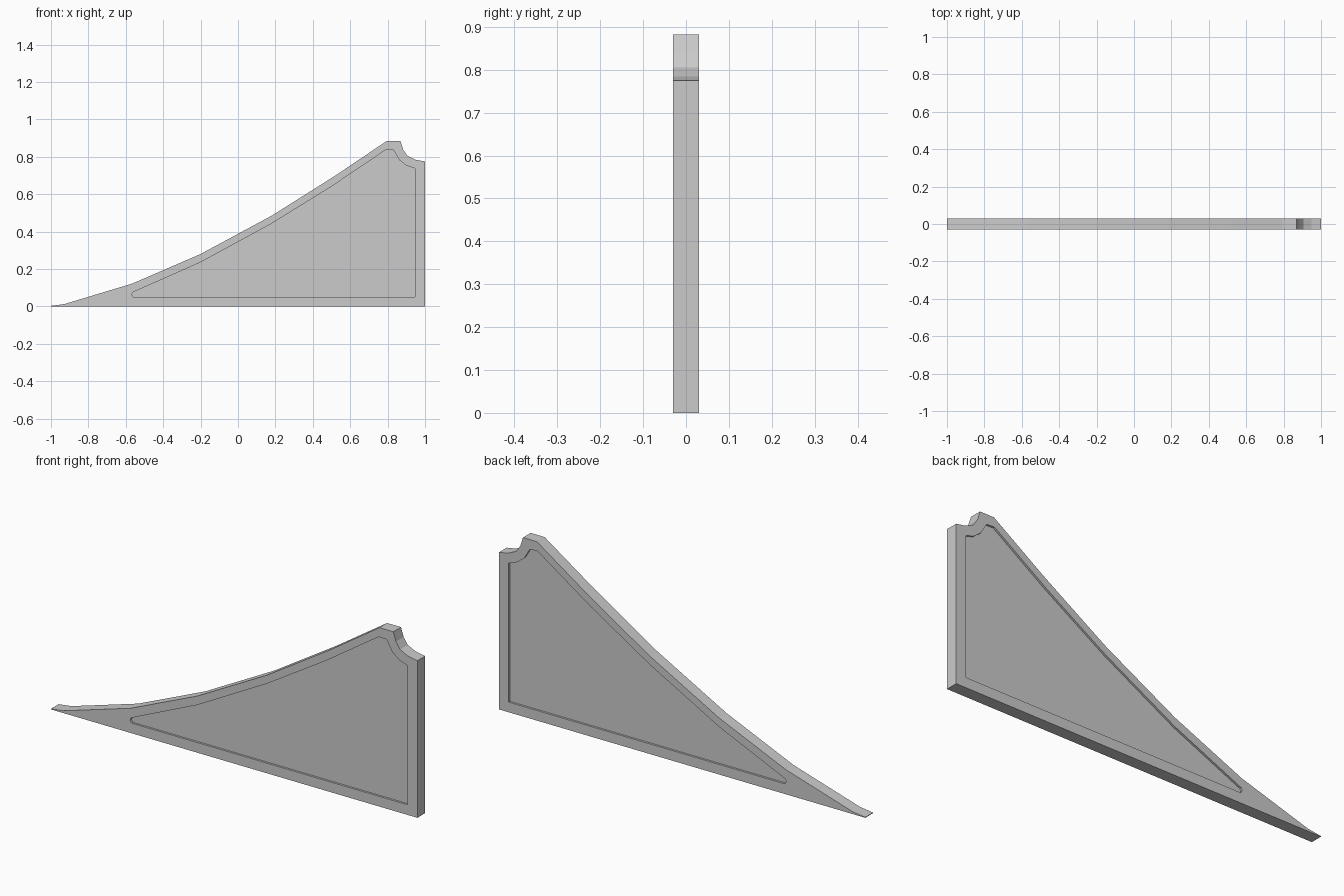
import bpy, bmesh

if "Cube" in bpy.data.objects:
    bpy.data.objects.remove(bpy.data.objects["Cube"])

HALF = 0.03      # half thickness of the panel
RECESS = 0.01    # depth of the sunken field on each face

# curved top edge shared in style by outline and recess, x/z pairs
OUTER = [(-1, 0), (1, 0), (1, 0.775), (0.95, 0.784), (0.906, 0.805),
         (0.883, 0.838), (0.869, 0.883), (0.793, 0.883), (0.52, 0.699),
         (0.18, 0.485), (-0.2, 0.28), (-0.565, 0.122), (-0.93, 0.012), (-1, 0.003)]
INNER = [(-0.56, 0.05), (0.947, 0.05), (0.947, 0.737), (0.90, 0.753),
         (0.862, 0.783), (0.832, 0.835), (0.79, 0.837), (0.5, 0.641),
         (0.18, 0.443), (-0.2, 0.236), (-0.563, 0.075), (-0.568, 0.062)]


def slab(name, profile, y0, y1):
    """Extrude an x/z profile from y0 to y1."""
    bm = bmesh.new()
    face = bm.faces.new([bm.verts.new((x, y0, z)) for x, z in profile])
    ext = bmesh.ops.extrude_face_region(bm, geom=[face])
    moved = [v for v in ext["geom"] if isinstance(v, bmesh.types.BMVert)]
    bmesh.ops.translate(bm, verts=moved, vec=(0, y1 - y0, 0))
    # restore the starting cap if the extrusion removed it
    if not any(all(abs(v.co.y - y0) < 1e-6 for v in f.verts) for f in bm.faces):
        bmesh.ops.holes_fill(bm, edges=bm.edges[:])
    bmesh.ops.recalc_face_normals(bm, faces=bm.faces[:])
    mesh = bpy.data.meshes.new(name)
    bm.to_mesh(mesh)
    bm.free()
    obj = bpy.data.objects.new(name, mesh)
    bpy.context.collection.objects.link(obj)
    return obj


# Main side panel
panel = slab("side_panel", OUTER, -HALF, HALF)

# Sunken field on front and back
cutters = []
for side in (-1, 1):
    cutter = slab("recess_cutter", INNER, side * (HALF - RECESS), side * (HALF + 0.05))
    cutter.hide_render = True
    cutters.append(cutter)
    mod = panel.modifiers.new("recess", "BOOLEAN")
    mod.operation = "DIFFERENCE"
    mod.solver = "EXACT"
    mod.object = cutter

# Apply the cuts and drop the cutters
bpy.context.view_layer.objects.active = panel
for mod in list(panel.modifiers):
    bpy.ops.object.modifier_apply(modifier=mod.name)
for cutter in cutters:
    bpy.data.objects.remove(cutter)
